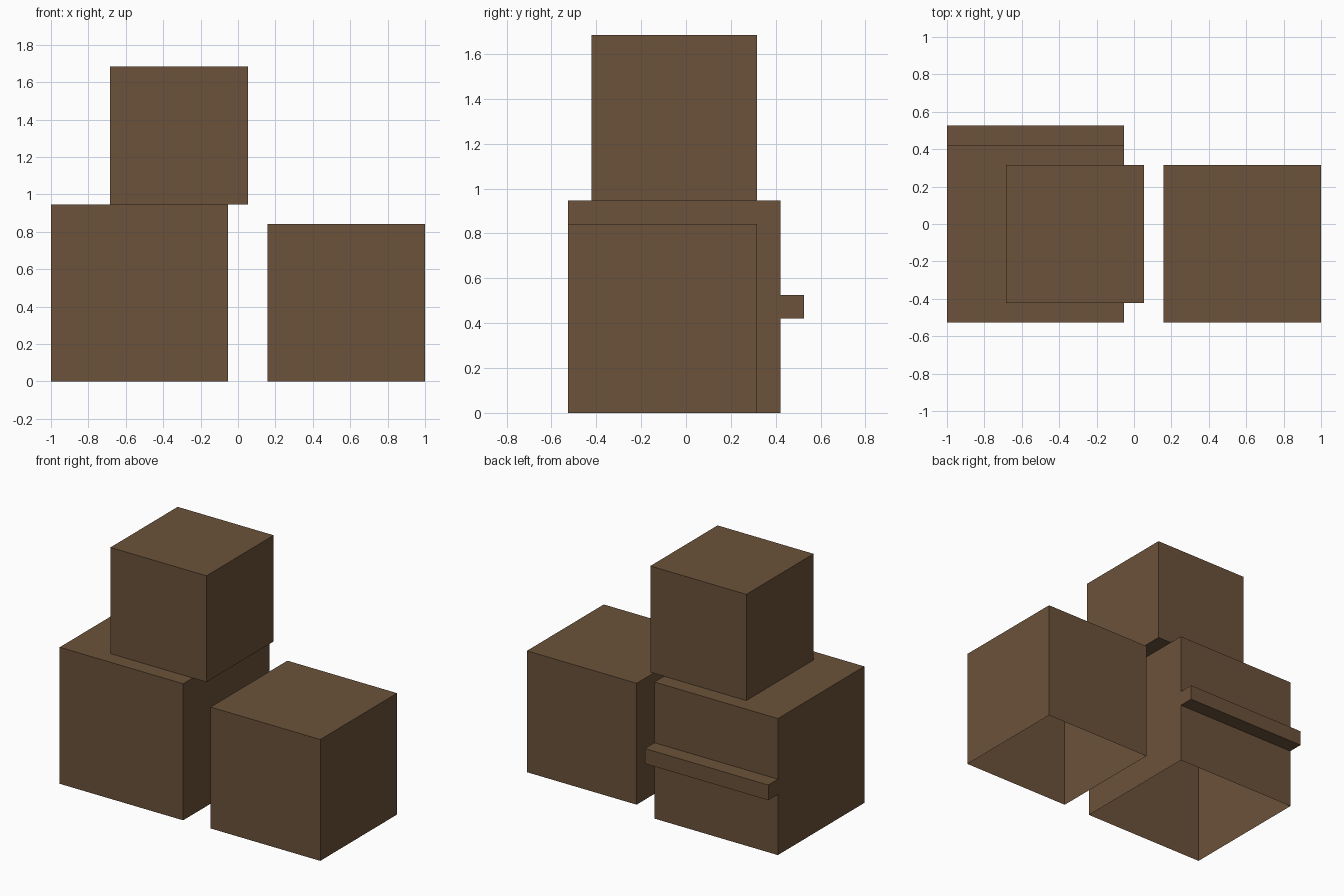
import bpy
import bmesh
from mathutils import Vector

cube = bpy.data.objects.get("Cube")
if cube:
    bpy.data.objects.remove(cube, do_unlink=True)

U = 2 / 19  # module: every box is a whole number of these

# Single brown used on every part
brown = bpy.data.materials.new("cardboard_brown")
colour = (0.147, 0.084, 0.042, 1)
brown.use_nodes = True
brown.diffuse_color = colour
shader = next(n for n in brown.node_tree.nodes if n.type == "BSDF_PRINCIPLED")
shader.inputs["Base Color"].default_value = colour
shader.inputs["Roughness"].default_value = 0.9


def box(name, corner, size, open_bottom=False):
    """Box from its low corner and size, both in modules."""
    corner, size = Vector(corner), Vector(size)
    bm = bmesh.new()
    bmesh.ops.create_cube(bm, size=1)
    centre = corner + size / 2
    for v in bm.verts:
        v.co = (v.co * size + centre) * U
    if open_bottom:
        bm.normal_update()
        bottom = [f for f in bm.faces if f.normal.z < -0.5]
        bmesh.ops.delete(bm, geom=bottom, context="FACES_ONLY")
    mesh = bpy.data.meshes.new(name)
    bm.to_mesh(mesh)
    bm.free()
    mesh.materials.append(brown)
    obj = bpy.data.objects.new(name, mesh)
    bpy.context.collection.objects.link(obj)
    return obj


# Ground boxes are hollow underneath
box("large_box", (-9.5, -5, 0), (9, 9, 9), open_bottom=True)
box("medium_box", (1.5, -5, 0), (8, 8, 8), open_bottom=True)

# Small box stacked on the large one, overhanging its side
box("small_box", (-6.5, -4, 9), (7, 7, 7))

# Narrow ledge across the back of the large box
box("back_ledge", (-9.5, 4, 4), (9, 1, 1))
